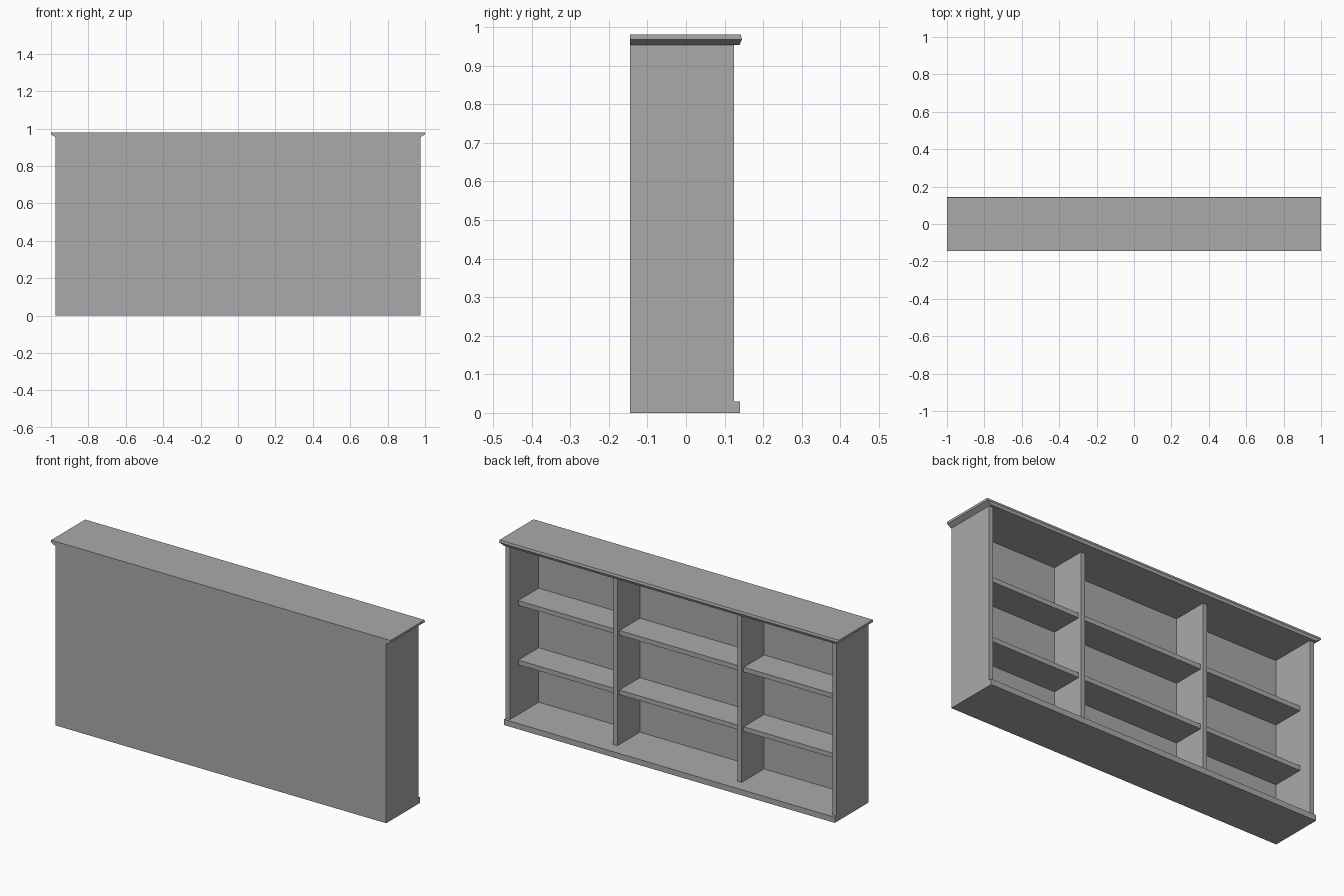
import bpy
import bmesh

cube = bpy.data.objects.get("Cube")
if cube:
    bpy.data.objects.remove(cube, do_unlink=True)

grey = bpy.data.materials.new("plain_grey")
grey.use_nodes = True
COLOUR = (0.4, 0.4, 0.4, 1)
grey.diffuse_color = COLOUR
grey.node_tree.nodes["Principled BSDF"].inputs["Base Color"].default_value = COLOUR

# Shared dimensions
BOARD = 0.025
SIDE = 0.975
INNER = SIDE - BOARD
WALL = -0.145
PANEL_IN = -0.117
BASE_TOP = 0.03
CEILING = 0.957
DIVIDER = 0.366


def finish(name, bm):
    bmesh.ops.recalc_face_normals(bm, faces=bm.faces)
    mesh = bpy.data.meshes.new(name)
    bm.to_mesh(mesh)
    bm.free()
    mesh.materials.append(grey)
    obj = bpy.data.objects.new(name, mesh)
    bpy.context.collection.objects.link(obj)
    return obj


def board(name, x, y, z):
    """Box from (low, high) ranges on each axis."""
    bm = bmesh.new()
    bmesh.ops.create_cube(bm, size=1)
    for v in bm.verts:
        for i, (low, high) in enumerate((x, y, z)):
            v.co[i] = low if v.co[i] < 0 else high
    return finish(name, bm)


# Carcass: base, closed wall panel and two sides
board("base", (-SIDE, SIDE), (WALL, 0.14), (0, BASE_TOP))
board("wall_panel", (-INNER, INNER), (WALL, PANEL_IN), (BASE_TOP, CEILING))
for name, s in (("left", 1), ("right", -1)):
    xs = sorted((s * INNER, s * SIDE))
    board(name + "_side", xs, (WALL, 0.125), (BASE_TOP, CEILING))
    xs = (s * DIVIDER - BOARD / 2, s * DIVIDER + BOARD / 2)
    board(name + "_divider", xs, (PANEL_IN, 0.072), (BASE_TOP, CEILING))

# Two shelves in each of the three bays
edge = DIVIDER + BOARD / 2
bays = {"left": (edge, INNER),
        "middle": (-DIVIDER + BOARD / 2, DIVIDER - BOARD / 2),
        "right": (-INNER, -edge)}
for bay, xs in bays.items():
    for level, top in (("lower", 0.32), ("upper", 0.637)):
        board(f"{bay}_{level}_shelf", xs, (PANEL_IN, 0.055), (top - BOARD, top))

# Crown: stacked outlines that flare outward, flush along the wall panel
bm = bmesh.new()
rings = []
for half, open_y, z in ((SIDE, 0.139, 0.954), (1, 0.145, 0.968), (1, 0.142, 0.98)):
    corners = ((-half, WALL), (half, WALL), (half, open_y), (-half, open_y))
    rings.append([bm.verts.new((x, y, z)) for x, y in corners])
for low, high in zip(rings, rings[1:]):
    for i in range(4):
        j = (i + 1) % 4
        bm.faces.new((low[i], low[j], high[j], high[i]))
bm.faces.new(rings[0])
bm.faces.new(rings[-1])
finish("crown", bm)
